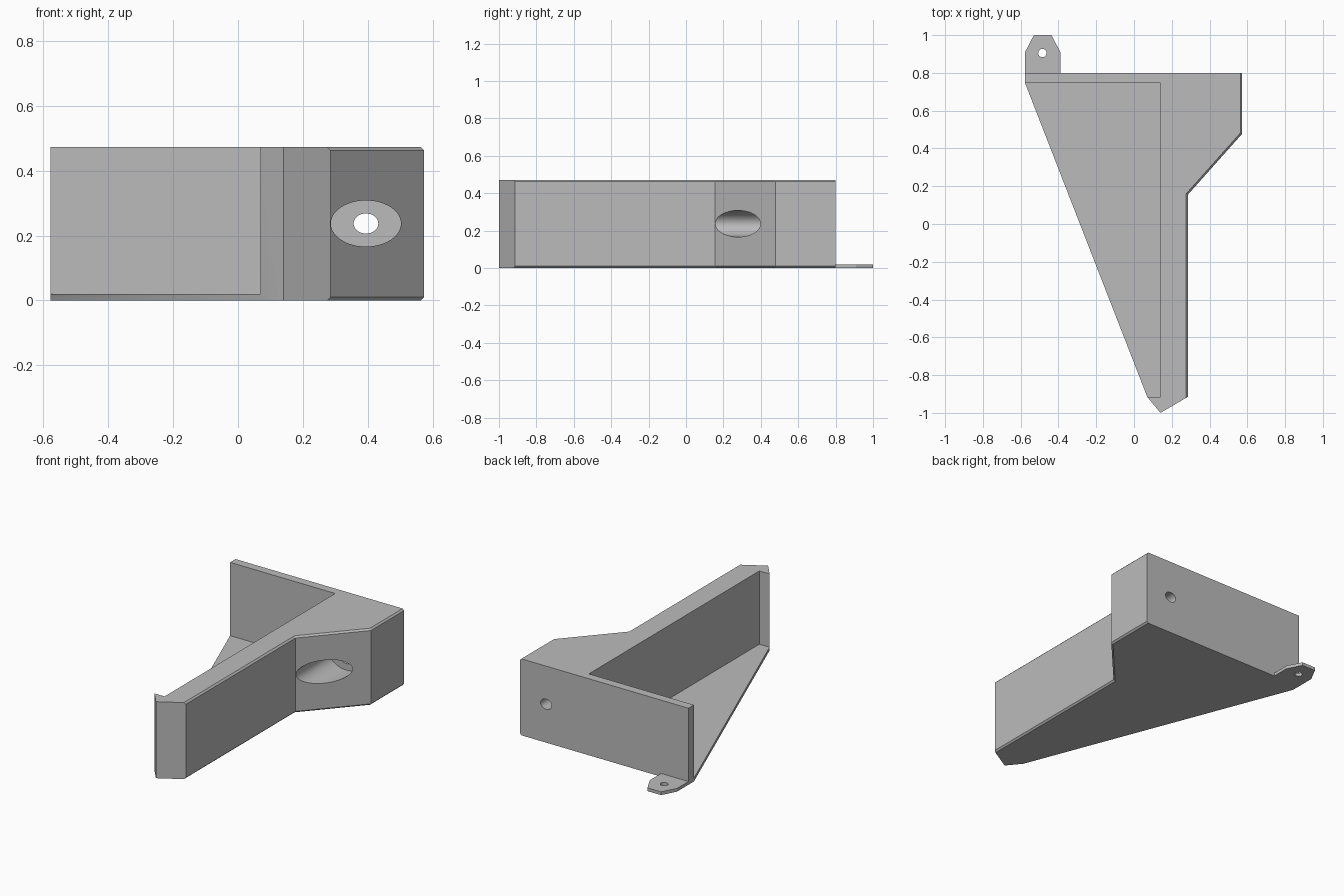
import bpy, bmesh, math

cube = bpy.data.objects.get("Cube")
if cube:
    bpy.data.objects.remove(cube, do_unlink=True)

grey = bpy.data.materials.new("plain_grey")
grey.use_nodes = True
grey.diffuse_color = (0.5, 0.5, 0.5, 1)
grey.node_tree.nodes["Principled BSDF"].inputs["Base Color"].default_value = (0.5, 0.5, 0.5, 1)

HEIGHT, FLOOR, BACK = 0.472, 0.02, 0.8


def prism(name, outline, z0, z1, bevel_rule=None):
    """Extrude an outline upward, optionally chamfering the edges chosen by a rule."""
    bm = bmesh.new()
    base = bm.faces.new([bm.verts.new((x, y, z0)) for x, y in outline])
    top = bmesh.ops.extrude_face_region(bm, geom=[base])["geom"]
    for v in top:
        if isinstance(v, bmesh.types.BMVert):
            v.co.z = z1
    bmesh.ops.recalc_face_normals(bm, faces=bm.faces)
    if bevel_rule:
        bmesh.ops.bevel(bm, geom=[e for e in bm.edges if bevel_rule(e)],
                        offset=0.01, segments=1, affect='EDGES')
    mesh = bpy.data.meshes.new(name)
    bm.to_mesh(mesh)
    bm.free()
    obj = bpy.data.objects.new(name, mesh)
    bpy.context.collection.objects.link(obj)
    mesh.materials.append(grey)
    return obj


def oval(name, centre, rx, ry, depth, rotation=(0, 0, 0)):
    """Elliptical cylinder used as a cutter."""
    bpy.ops.mesh.primitive_cylinder_add(vertices=48, radius=1, depth=depth,
                                        location=centre, rotation=rotation)
    obj = bpy.context.object
    obj.name = name
    obj.scale = (rx, ry, 1)
    obj.data.materials.append(grey)
    bpy.context.view_layer.update()
    return obj


def cut(obj, cutter):
    mod = obj.modifiers.new("cut", 'BOOLEAN')
    mod.operation, mod.solver, mod.object = 'DIFFERENCE', 'EXACT', cutter
    bpy.ops.object.select_all(action='DESELECT')
    bpy.context.view_layer.objects.active = obj
    obj.select_set(True)
    bpy.ops.object.modifier_apply(modifier=mod.name)
    bpy.data.objects.remove(cutter, do_unlink=True)


def smooth(obj):
    bpy.ops.object.select_all(action='DESELECT')
    bpy.context.view_layer.objects.active = obj
    obj.select_set(True)
    bpy.ops.object.shade_smooth_by_angle(angle=math.radians(25))


def outer_rim(edge):
    """Horizontal edges along the stepped +x side."""
    a, b = (v.co for v in edge.verts)
    return abs(a.z - b.z) < 0.001 and min(a.x, b.x) > 0.2


# Bracket body: stepped side wall, back wall and thin floor
body = prism("bracket_body",
             [(-0.577, 0.747), (0.07, -0.915), (0.14, -1), (0.285, -0.915),
              (0.285, 0.155), (0.573, 0.478), (0.573, BACK), (-0.577, BACK)],
             0, HEIGHT, outer_rim)
cut(body, prism("pocket_cutter",
                [(-0.9, -0.915), (0.14, -0.915), (0.14, 0.747), (-0.9, 0.747)],
                FLOOR, 1))

# Oval recess in the slanted face, with a small hole through the back
turn = (math.pi / 2, 0, 0)
cut(body, oval("recess_cutter", (0.394, 0.09, 0.237), 0.108, 0.071, 0.8, turn))
cut(body, oval("bolt_hole_cutter", (0.394, 0.6, 0.237), 0.038, 0.031, 0.8, turn))
smooth(body)

# Mounting tab behind the back wall
tab = prism("mounting_tab",
            [(-0.577, BACK), (-0.39, BACK), (-0.39, 0.91), (-0.437, 1),
             (-0.53, 1), (-0.577, 0.91)], 0, FLOOR)
cut(tab, oval("tab_hole_cutter", (-0.485, 0.905, 0), 0.022, 0.022, 0.2))
smooth(tab)
